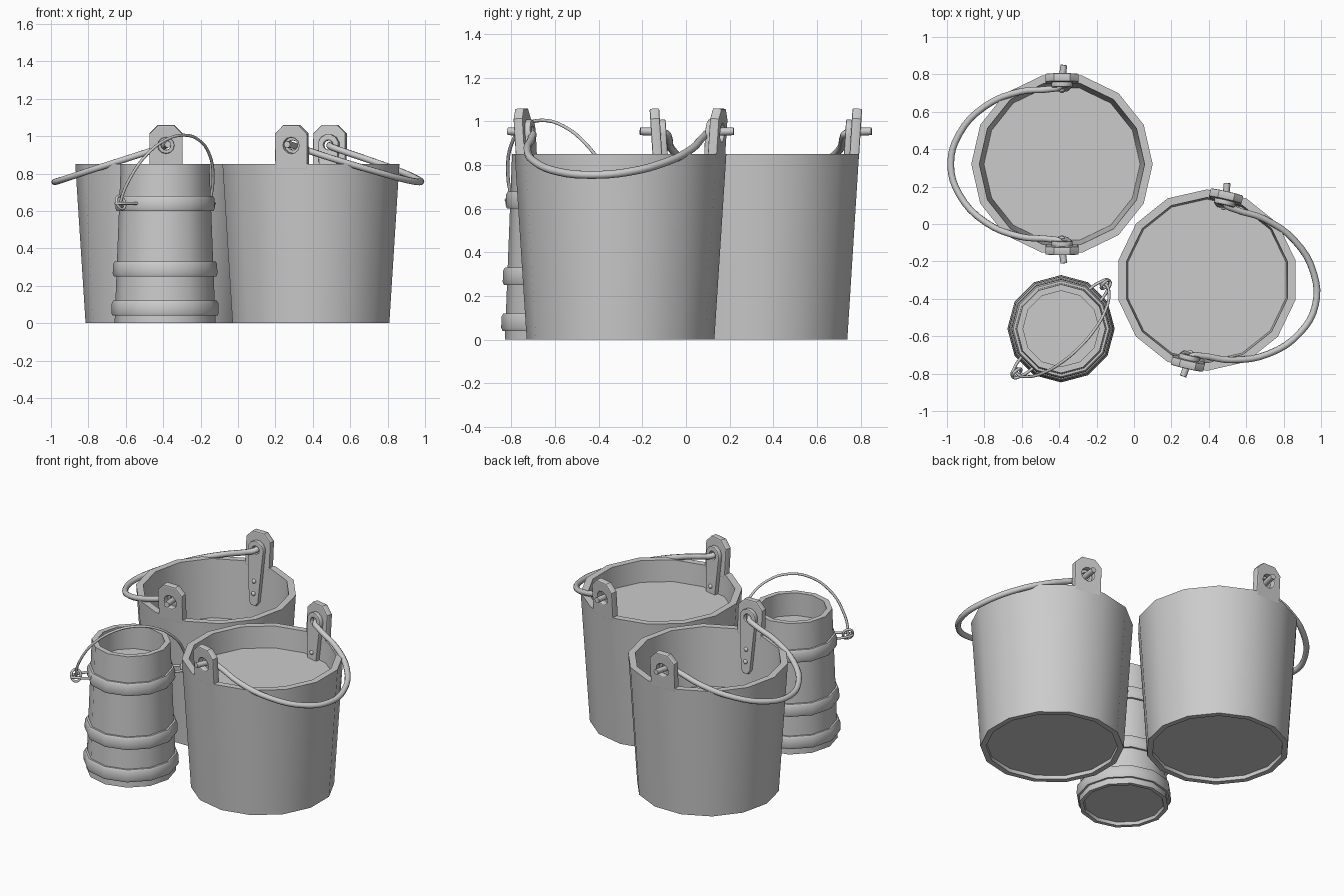
import bpy, bmesh
from math import sin, cos, pi, radians
from mathutils import Matrix, Vector

if "Cube" in bpy.data.objects:
    bpy.data.objects.remove(bpy.data.objects["Cube"])

TILT = radians(3.7)  # slope of the bucket walls


def finish(ob, m, angle=35):
    ob.matrix_world = m
    bpy.ops.object.select_all(action='DESELECT')
    bpy.context.view_layer.objects.active = ob
    ob.select_set(True)
    if ob.type == 'CURVE':
        bpy.ops.object.convert(target='MESH')
        ob = bpy.context.object
    bpy.ops.object.shade_smooth_by_angle(angle=radians(angle))
    return ob


def link(name, data):
    ob = bpy.data.objects.new(name, data)
    bpy.context.collection.objects.link(ob)
    return ob


def lathe(name, profile, n, m, closed=False):
    """Revolve (radius, z) points; open profiles get flat end caps."""
    bm = bmesh.new()
    rings = [[bm.verts.new((r * cos(2 * pi * i / n), r * sin(2 * pi * i / n), z))
              for i in range(n)] for r, z in profile]
    pairs = list(zip(rings, rings[1:]))
    if closed:
        pairs.append((rings[-1], rings[0]))
    for a, b in pairs:
        for i in range(n):
            j = (i + 1) % n
            bm.faces.new((a[i], a[j], b[j], b[i]))
    if not closed:
        bm.faces.new(rings[0])
        bm.faces.new(rings[-1])
    bmesh.ops.recalc_face_normals(bm, faces=bm.faces)
    me = bpy.data.meshes.new(name)
    bm.to_mesh(me)
    bm.free()
    return finish(link(name, me), m)


def wire(name, pts, radius, m, cyclic=False, res=4):
    """Round bar along a smooth path."""
    cu = bpy.data.curves.new(name, 'CURVE')
    cu.dimensions = '3D'
    cu.resolution_u = res
    cu.bevel_depth = radius
    cu.bevel_resolution = 2
    cu.use_fill_caps = True
    sp = cu.splines.new('BEZIER')
    sp.bezier_points.add(len(pts) - 1)
    for p, co in zip(sp.bezier_points, pts):
        p.co = co
        p.handle_left_type = p.handle_right_type = 'AUTO'
    sp.use_cyclic_u = cyclic
    return finish(link(name, cu), m, 60)


def plate(name, outline, hole, half, bevel, m):
    """Flat plate with a round hole at its origin."""
    cu = bpy.data.curves.new(name, 'CURVE')
    cu.dimensions = '2D'
    cu.fill_mode = 'BOTH'
    cu.extrude = half - bevel
    cu.bevel_depth = bevel
    cu.bevel_resolution = 1
    circle = [(hole * cos(2 * pi * i / 12), hole * sin(2 * pi * i / 12)) for i in range(12)]
    for loop in (outline, circle):
        sp = cu.splines.new('POLY')
        sp.points.add(len(loop) - 1)
        for p, (x, y) in zip(sp.points, loop):
            p.co = (x, y, 0, 1)
        sp.use_cyclic_u = True
    return finish(link(name, cu), m)


def rivet(name, m):
    bm = bmesh.new()
    bmesh.ops.create_uvsphere(bm, u_segments=8, v_segments=6, radius=0.015)
    me = bpy.data.meshes.new(name)
    bm.to_mesh(me)
    bm.free()
    finish(link(name, me), m, 60)


def mirrored(half_path):
    return half_path + [(x, -y, z) for x, y, z in reversed(half_path[:-1])]


def big_bucket(tag, x, y, turn, level):
    m = Matrix.Translation((x, y, 0)) @ Matrix.Rotation(turn, 4, 'Z')
    # tapered shell with recessed base, filled to the given level
    inner = 0.442 - 0.065 * (0.85 - level)
    lathe("bucket_" + tag, [(0.395, 0.025), (0.395, 0), (0.43, 0), (0.485, 0.85),
                            (0.442, 0.85), (inner, level)], 14, m)
    # ears with hanging straps on two opposite sides
    ear = [(-0.082, -0.12), (0.082, -0.12), (0.082, 0.06), (0.04, 0.102),
           (-0.04, 0.102), (-0.082, 0.06)]
    strap = [(0.052 * cos(radians(a)), 0.052 * sin(radians(a))) for a in range(-15, 196, 30)]
    strap += [(-0.028, -0.33), (-0.014, -0.352), (0.014, -0.352), (0.028, -0.33)]
    for side in (0, pi):
        s = m @ Matrix.Rotation(side, 4, 'Z') @ Matrix.Translation((0, 0.458, 0.95)) \
            @ Matrix.Rotation(pi / 2 - TILT, 4, 'X')
        plate("ear_" + tag, ear, 0.05, 0.022, 0.007, s)
        plate("strap_" + tag, strap, 0.032, 0.016, 0.006, s @ Matrix.Translation((0, 0, 0.032)))
        for h in (-0.2, -0.28):
            rivet("rivet_" + tag, s @ Matrix.Translation((0, h, 0.046)))
    # lowered handle hooked through both ears
    wire("handle_" + tag, mirrored([
        (0.01, 0.53, 0.955), (0, 0.46, 0.952), (-0.012, 0.415, 0.945), (-0.06, 0.402, 0.928),
        (-0.22, 0.388, 0.876), (-0.41, 0.31, 0.815), (-0.55, 0.16, 0.768),
        (-0.595, 0, 0.755)]), 0.018, m)


big_bucket("back", -0.385, 0.32, 0, 0.47)
big_bucket("front", 0.39, -0.30, pi - radians(12.86), 0.71)

# narrow pail, wider at the foot
pail = Matrix.Translation((-0.39, -0.56, 0))
lathe("pail", [(0.24, 0.02), (0.245, 0), (0.27, 0), (0.237, 0.85), (0.203, 0.85), (0.205, 0.70)],
      12, pail)

# three hoops around the pail
for z, r in ((0.04, 0.287), (0.25, 0.280), (0.60, 0.266)):
    lathe("hoop", [(r - 0.035, z), (r - 0.006, z), (r, z + 0.015), (r - 0.002, z + 0.066),
                   (r - 0.01, z + 0.08), (r - 0.035, z + 0.08)], 12, pail, closed=True)

# thin wire handle, leaning forward; local x runs between its two ends
grip = pail @ Matrix.Rotation(pi / 4, 4, 'Z')
arch = [(0.335 * cos(pi * i / 8), -0.14 * sin(pi * i / 8), 0.65 + 0.355 * sin(pi * i / 8))
        for i in range(9)]
ends = [[(s * 0.31, 0.015, 0.625), (s * 0.325, 0.01, 0.622)] for s in (1, -1)]
wire("pail_handle", ends[0] + arch + ends[1][::-1], 0.008, grip)
for s in (1, -1):
    # staple and hooked loop holding each handle end
    wire("pail_staple", [(s * 0.24, -0.045, 0.64), (s * 0.32, -0.03, 0.64), (s * 0.365, 0, 0.64),
                         (s * 0.32, 0.03, 0.64), (s * 0.24, 0.045, 0.64)], 0.008, grip)
    wire("pail_loop", [(s * (0.335 + 0.03 * cos(a * pi / 2)), 0.012 * sin(a * pi / 2),
                        0.645 + 0.035 * sin(a * pi / 2)) for a in range(4)],
         0.008, grip, cyclic=True)
